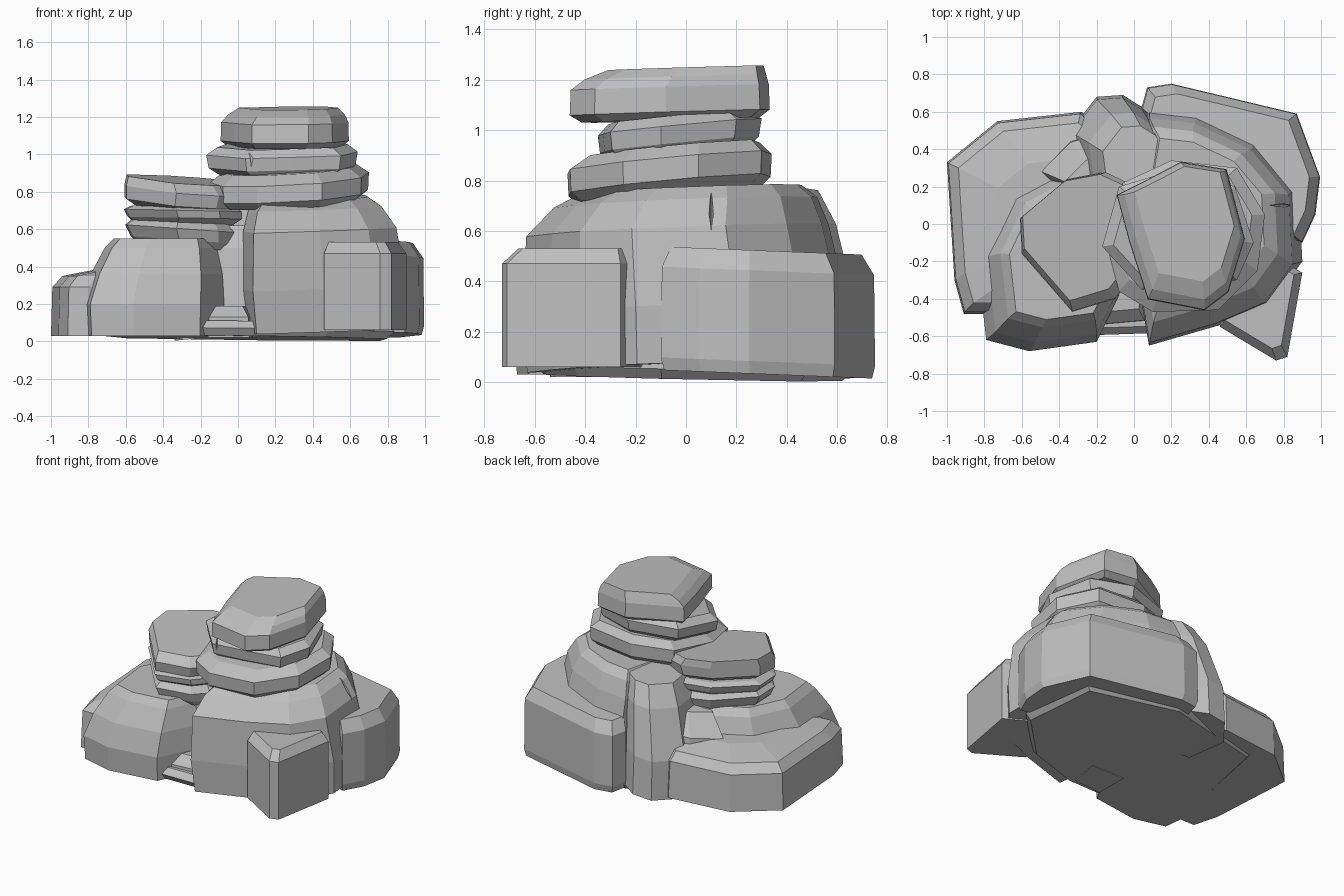
import bpy, bmesh
from mathutils import Vector, Euler

if "Cube" in bpy.data.objects:
    bpy.data.objects.remove(bpy.data.objects["Cube"])

stone = bpy.data.materials.new("grey stone")
stone.use_nodes = True
colour = (0.52, 0.52, 0.52, 1)
stone.diffuse_color = colour
stone.node_tree.nodes["Principled BSDF"].inputs["Base Color"].default_value = colour


def add_object(name, bm):
    bmesh.ops.recalc_face_normals(bm, faces=bm.faces[:])
    mesh = bpy.data.meshes.new(name)
    bm.to_mesh(mesh)
    bm.free()
    mesh.materials.append(stone)
    obj = bpy.data.objects.new(name, mesh)
    bpy.context.collection.objects.link(obj)
    return obj


def rock(name, outline, levels, tilt=(0, 0)):
    """Stack scaled copies of an outline; each level is (z, scale, shift x, shift y)."""
    bm = bmesh.new()
    cx = sum(p[0] for p in outline) / len(outline)
    cy = sum(p[1] for p in outline) / len(outline)
    rings = []
    for z, scale, dx, dy in levels:
        ring = []
        for x, y in outline:
            px, py = (x - cx) * scale + dx, (y - cy) * scale + dy
            ring.append(bm.verts.new((cx + px, cy + py, z + tilt[0] * px + tilt[1] * py)))
        rings.append(ring)
    bm.faces.new(rings[0])
    bm.faces.new(rings[-1])
    for low, high in zip(rings, rings[1:]):
        for i in range(len(low)):
            j = (i + 1) % len(low)
            bm.faces.new((low[i], low[j], high[j], high[i]))
    return add_object(name, bm)


def crack(obj, place, size, turn=(0, 0, 0)):
    """Cut a wedge-shaped cleft with a temporary four-sided spike."""
    bm = bmesh.new()
    bmesh.ops.create_cone(bm, cap_ends=True, segments=4, radius1=0.1, radius2=1, depth=2)
    bmesh.ops.scale(bm, vec=Vector(size), verts=bm.verts[:])
    cutter = add_object("crack_cutter", bm)
    cutter.location, cutter.rotation_euler = place, Euler(turn)
    cutter.hide_render = True
    mod = obj.modifiers.new("crack", "BOOLEAN")
    mod.operation, mod.solver, mod.object = "DIFFERENCE", "EXACT", cutter
    bpy.context.view_layer.objects.active = obj
    bpy.ops.object.modifier_apply(modifier=mod.name)
    bpy.data.objects.remove(cutter)


# Ground slab that closes the underside
rock("base_slab",
     [(-.85, -.4), (-.5, -.62), (.08, -.6), (.5, -.46), (.86, -.1), (.82, .5), (.15, .68), (-.65, .48)],
     [(.02, .92, 0, 0), (.06, .97, 0, 0), (.1, .9, 0, 0)], tilt=(-.01, -.02))

# Low shelf on the back right
rock("low_shelf",
     [(-1, .33), (-.96, -.3), (-.91, -.48), (-.8, -.48), (-.2, -.2), (-.1, .45), (-.28, .6), (-.73, .55)],
     [(.03, 1, 0, 0), (.29, .98, 0, 0), (.35, .89, .02, 0), (.39, .6, .12, -.03)])

# Broad boulder on the front right
rock("broad_boulder",
     [(-.84, -.18), (-.79, -.62), (-.56, -.68), (-.2, -.63), (-.08, -.38), (.05, .25), (-.3, .36), (-.68, .16)],
     [(.03, .98, 0, 0), (.2, 1, 0, 0), (.36, .92, .02, .01), (.5, .79, .04, .03), (.55, .7, .05, .03)])

# Broken rocks between the two main boulders
rock("gap_step", [(-.16, -.54), (.06, -.52), (.1, -.3), (-.16, -.3)],
     [(.02, 1, 0, 0), (.13, .95, 0, 0), (.19, .65, 0, .03)])
rock("gap_filler", [(-.12, -.36), (.1, -.38), (.12, .1), (-.12, .1)],
     [(.05, 1, 0, 0), (.5, .95, 0, .03), (.62, .8, 0, .05)])

# Tall central boulder with clefts, and the buttress behind it
tall = rock("tall_boulder",
     [(.08, -.65), (.46, -.54), (.74, -.42), (.9, -.2), (.88, .2), (.66, .46), (.34, .61), (.08, .64), (.02, .3), (.02, -.3)],
     [(.07, .97, .01, 0), (.3, 1, 0, 0), (.61, .93, -.02, -.03), (.72, .81, -.04, 0), (.77, .68, -.05, .02)], tilt=(.02, .04))
crack(tall, (.52, -.54, .74), (.03, .1, .26))
crack(tall, (.8, .1, .72), (.12, .02, .2))
rock("back_buttress",
     [(.05, .62), (-.06, .69), (-.2, .68), (-.34, .5), (-.3, .2), (.1, .1), (.2, .4)],
     [(.03, 1, 0, 0), (.3, .98, 0, -.01), (.62, .85, .06, -.06), (.75, .72, .1, -.1)], tilt=(.1, 0))
rock("back_wedge", [(-.5, .28), (-.34, .44), (-.12, .5), (-.1, .2), (-.3, .1)],
     [(.2, 1.1, 0, 0), (.42, .98, 0, 0), (.54, .7, .06, -.06)], tilt=(.15, 0))

# Low blocks along the left side
rock("front_left_block",
     [(.46, -.55), (.76, -.73), (.82, -.71), (.9, -.26), (.7, -.15), (.45, -.3)],
     [(.06, 1, 0, 0), (.47, 1, 0, 0), (.53, .84, -.01, .02)])
rock("back_left_block",
     [(.9, -.1), (.97, .05), (.995, .25), (.87, .59), (.2, .75), (.07, .73), (.04, .62), (.4, .3), (.6, 0)],
     [(.03, .97, 0, 0), (.08, 1, 0, 0), (.44, .99, 0, 0), (.52, .89, -.01, -.01)], tilt=(0, -.04))

# Right-hand stack of three slabs
slab = [(-.61, .03), (-.36, .24), (-.15, .28), (.02, .2), (.02, -.25), (-.1, -.4), (-.33, -.47), (-.6, -.16)]
rock("right_stack_low", slab,
     [(.5, .82, .02, 0), (.54, .92, .01, 0), (.6, .98, 0, 0), (.64, .85, 0, 0)], tilt=(-.07, 0))
rock("right_stack_middle", slab,
     [(.63, .85, 0, 0), (.66, .97, .01, 0), (.7, 1, 0, 0), (.72, .88, 0, 0)], tilt=(-.02, 0))
rock("right_stack_top", slab,
     [(.71, .82, -.01, 0), (.74, .96, -.01, 0), (.81, .99, 0, 0), (.86, .9, -.02, .02)], tilt=(-.08, .06))

# Left-hand stack of three slabs
collar = rock("left_stack_low",
     [(-.15, -.1), (-.08, -.36), (.1, -.47), (.45, -.46), (.66, -.25), (.7, .05), (.55, .3), (.2, .34), (-.06, .22)],
     [(.74, .88, 0, 0), (.78, .99, 0, 0), (.87, 1, 0, 0), (.92, .84, 0, .02)], tilt=(.05, .09))
crack(collar, (.5, -.46, .85), (.03, .08, .16), (0, 0, -.6))
middle = rock("left_stack_middle",
     [(-.17, -.12), (.04, -.35), (.3, -.33), (.55, -.3), (.64, -.1), (.54, .2), (.25, .3), (-.08, .2)],
     [(.9, .85, .01, 0), (.94, .97, 0, 0), (1.01, 1, 0, 0), (1.05, .86, 0, 0)], tilt=(.02, .1))
crack(middle, (.08, -.36, 1), (.025, .08, .1), (0, 0, .5))
top = rock("left_stack_top",
     [(-.1, .16), (-.03, -.1), (.07, -.41), (.38, -.47), (.51, -.37), (.6, -.08), (.5, .3), (.25, .34), (.06, .24)],
     [(1.04, .87, 0, 0), (1.07, .98, 0, 0), (1.17, .97, 0, 0), (1.21, .89, .01, .02), (1.245, .76, .02, .06)], tilt=(.01, .03))
crack(top, (.4, -.46, 1.22), (.03, .1, .08), (0, 0, -.3))
